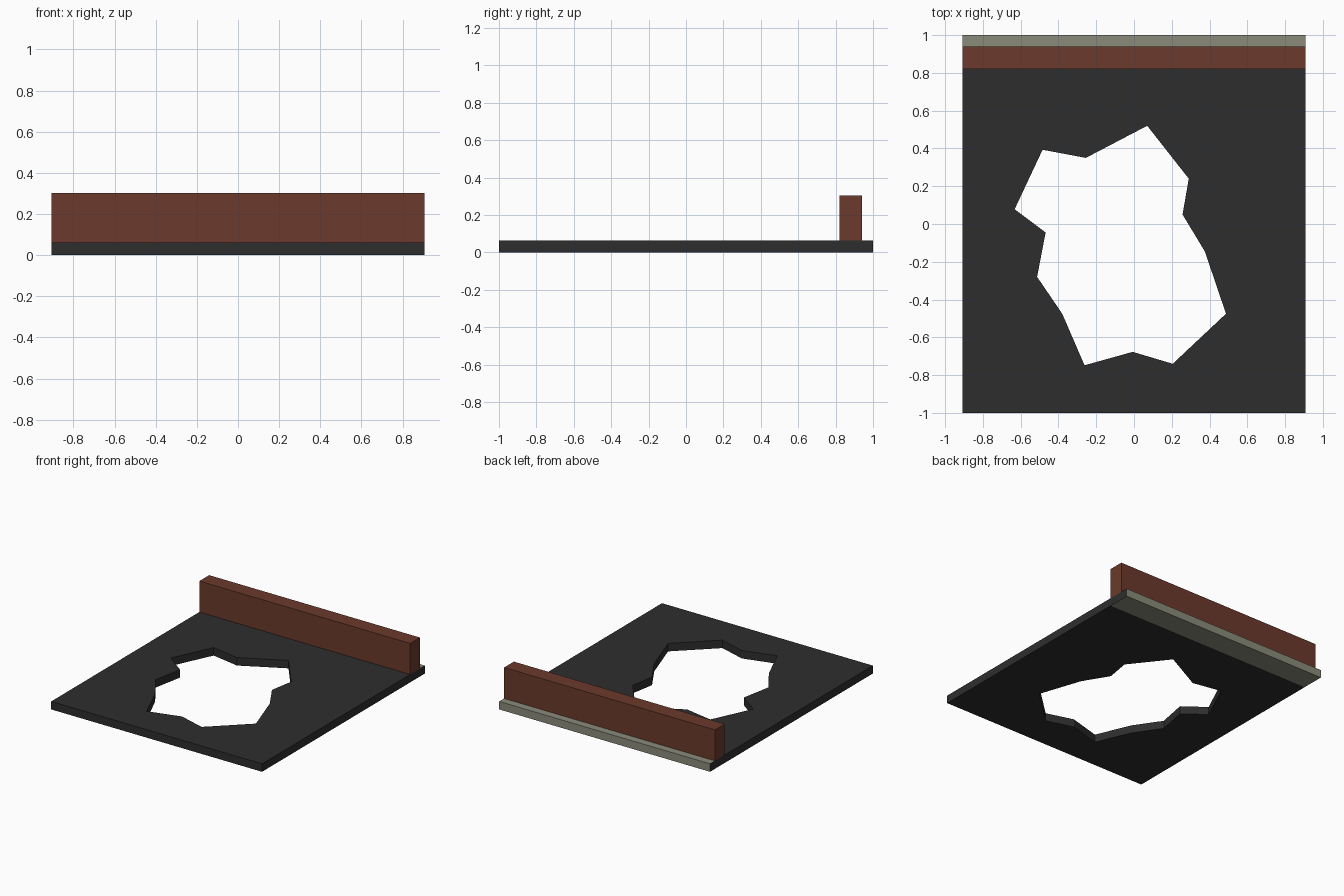
import bpy, bmesh
from mathutils import Matrix

if "Cube" in bpy.data.objects:
    bpy.data.objects.remove(bpy.data.objects["Cube"])

W, L, T = 0.907, 1.0, 0.062      # half width, half length, slab thickness
BACK0, BACK1, TOP = 0.82, 0.94, 0.303


def material(name, rgb):
    m = bpy.data.materials.new(name)
    m.diffuse_color = (*rgb, 1)
    m.use_nodes = True
    m.node_tree.nodes["Principled BSDF"].inputs["Base Color"].default_value = m.diffuse_color
    return m


dark = material("dark_grey", (0.027, 0.027, 0.027))
olive = material("olive_grey", (0.254, 0.258, 0.195))
brown = material("brick_brown", (0.147, 0.042, 0.025))


def finish(bm, name, mats):
    bmesh.ops.recalc_face_normals(bm, faces=bm.faces)
    me = bpy.data.meshes.new(name)
    bm.to_mesh(me)
    bm.free()
    for m in mats:
        me.materials.append(m)
    ob = bpy.data.objects.new(name, me)
    bpy.context.collection.objects.link(ob)


# Floor slab with a jagged hole
hole = [(0.07, 0.52), (0.29, 0.24), (0.257, 0.05), (0.375, -0.145), (0.487, -0.475),
        (0.205, -0.74), (-0.007, -0.677), (-0.262, -0.748), (-0.38, -0.475),
        (-0.513, -0.28), (-0.468, -0.045), (-0.632, 0.078), (-0.484, 0.393), (-0.255, 0.35)]
outline = [(-W, -L), (W, -L), (W, L), (-W, L)]

bm = bmesh.new()
for loop in (outline, hole):
    vs = [bm.verts.new((x, y, 0)) for x, y in loop]
    for a, b in zip(vs, vs[1:] + vs[:1]):
        bm.edges.new((a, b))
bmesh.ops.triangle_fill(bm, use_beauty=True, edges=bm.edges[:], normal=(0, 0, 1))
ext = bmesh.ops.extrude_face_region(bm, geom=bm.faces[:], use_keep_orig=True)
bmesh.ops.translate(bm, vec=(0, 0, T),
                    verts=[g for g in ext["geom"] if isinstance(g, bmesh.types.BMVert)])
# Back border: top, bottom and rear faces are olive, the ends stay dark
bmesh.ops.bisect_plane(bm, geom=bm.verts[:] + bm.edges[:] + bm.faces[:],
                       plane_co=(0, BACK0, 0), plane_no=(0, 1, 0))
bm.normal_update()
for f in bm.faces:
    if f.calc_center_median().y > BACK0 + 0.001 and abs(f.normal.x) < 0.5:
        f.material_index = 1
finish(bm, "floor_slab", [dark, olive])

# Low wall along the back
bm = bmesh.new()
bmesh.ops.create_cube(bm, size=1, matrix=Matrix.Translation((0, (BACK0 + BACK1) / 2, (T + TOP) / 2))
                      @ Matrix.Diagonal((2 * W, BACK1 - BACK0, TOP - T, 1)))
finish(bm, "back_wall", [brown])
